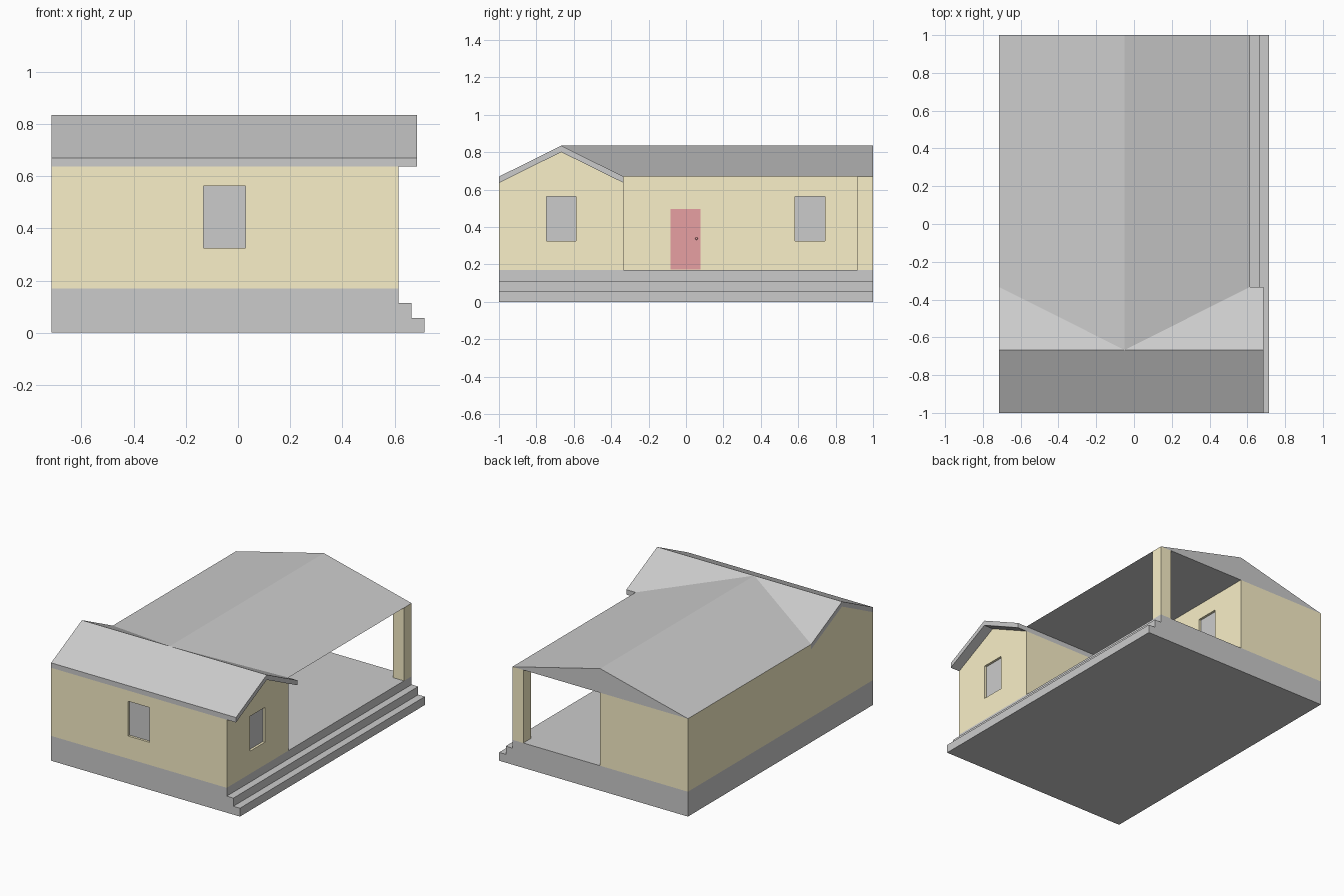
import bpy, bmesh
from mathutils import Vector

if "Cube" in bpy.data.objects:
    bpy.data.objects.remove(bpy.data.objects["Cube"])

XL, XR, XM = -0.715, 0.615, -0.05     # left wall, porch edge, porch wall / main ridge
YV, YR = -0.333, -0.667               # wing back wall, wing ridge
FLOOR, EAVE, RIDGE, SLAB = 0.17, 0.67, 0.835, 0.034


def material(name, rgb):
    m = bpy.data.materials.new(name)
    m.diffuse_color = (*rgb, 1)
    m.use_nodes = True
    m.node_tree.nodes["Principled BSDF"].inputs["Base Color"].default_value = m.diffuse_color
    return m


WALL = material("yellow_wall", (0.95, 0.87, 0.58))
RED = material("red_door", (0.80, 0.35, 0.36))


def finish(name, bm, mat=None):
    bmesh.ops.recalc_face_normals(bm, faces=bm.faces)
    me = bpy.data.meshes.new(name)
    bm.to_mesh(me)
    bm.free()
    ob = bpy.data.objects.new(name, me)
    bpy.context.collection.objects.link(ob)
    if mat:
        me.materials.append(mat)
    return ob


def extrude(name, profile, vec, mat=None):
    bm = bmesh.new()
    face = bm.faces.new([bm.verts.new(p) for p in profile])
    geom = bmesh.ops.extrude_face_region(bm, geom=[face], use_keep_orig=True)["geom"]
    bmesh.ops.translate(bm, vec=vec, verts=[g for g in geom if isinstance(g, bmesh.types.BMVert)])
    return finish(name, bm, mat)


def box(name, x0, x1, y0, y1, z0, z1, mat=None):
    return extrude(name, [(x0, y0, z0), (x1, y0, z0), (x1, y1, z0), (x0, y1, z0)],
                   Vector((0, 0, z1 - z0)), mat)


# Stepped base
steps = [(XL, 0), (0.715, 0), (0.715, 0.057), (0.665, 0.057), (0.665, 0.113),
         (XR, 0.113), (XR, FLOOR), (XL, FLOOR)]
extrude("stepped_base", [(x, -1, z) for x, z in steps], Vector((0, 2, 0)))

# Walls and porch post
gable = [(-1, FLOOR), (YV, FLOOR), (YV, EAVE - SLAB), (YR, RIDGE - SLAB), (-1, EAVE - SLAB)]
wing = extrude("wing_walls", [(XL, y, z) for y, z in gable], Vector((XR - XL, 0, 0)), WALL)
main = box("main_walls", XL, XM, YV, 1, FLOOR, EAVE, WALL)
box("porch_post", XR - 0.083, XR, 0.917, 1, FLOOR, EAVE, WALL)

# Wing roof with gable overhang
chevron = [(-1, EAVE - SLAB), (YR, RIDGE - SLAB), (YV, EAVE - SLAB),
           (YV, EAVE), (YR, RIDGE), (-1, EAVE)]
extrude("wing_roof", [(XL, y, z) for y, z in chevron], Vector((0.685 - XL, 0, 0)))

# Main roof, running into the wing roof along two valleys
bm = bmesh.new()
bl, br, bt, fl, fr, ft = [bm.verts.new(p) for p in (
    (XL, 1, EAVE), (XR, 1, EAVE), (XM, 1, RIDGE),
    (XL, YV, EAVE), (XR, YV, EAVE), (XM, YR, RIDGE))]
for f in ((bl, br, bt), (bl, fl, ft, bt), (br, bt, ft, fr), (bl, br, fr, fl)):
    bm.faces.new(f)
finish("main_roof", bm)

# Recessed windows
D, Z0, Z1 = 0.018, 0.325, 0.563


def window(name, wall, axis, pos, c):
    def slab(part, near, far):
        a, b = sorted((near, far))
        span = (a, b, c - 0.08, c + 0.08) if axis == "x" else (c - 0.08, c + 0.08, a, b)
        return box(name + part, *span, Z0, Z1)
    out = 1 if axis == "x" else -1
    cutter = slab("_cutter", pos + 0.05 * out, pos - D * out)
    cutter.hide_render = True
    cutter.hide_viewport = True
    cutter.display_type = "WIRE"
    mod = wall.modifiers.new(name, "BOOLEAN")
    mod.operation, mod.solver, mod.object = "DIFFERENCE", "EXACT", cutter
    slab("_pane", pos - (D - 0.002) * out, pos - (D + 0.004) * out)


window("front_window", wing, "y", -1, -0.052)
window("wing_window", wing, "x", XR, YR)
window("porch_window", main, "x", XM, 0.663)

# Door and knob
box("door", XM - 0.01, XM + 0.002, -0.082, 0.078, FLOOR + 0.004, 0.498, RED)
bpy.ops.mesh.primitive_uv_sphere_add(segments=12, ring_count=8, radius=0.007,
                                     location=(XM + 0.008, 0.056, 0.338))
knob = bpy.context.object
knob.name = "door_knob"
knob.data.materials.append(RED)
bpy.ops.object.shade_smooth_by_angle()
